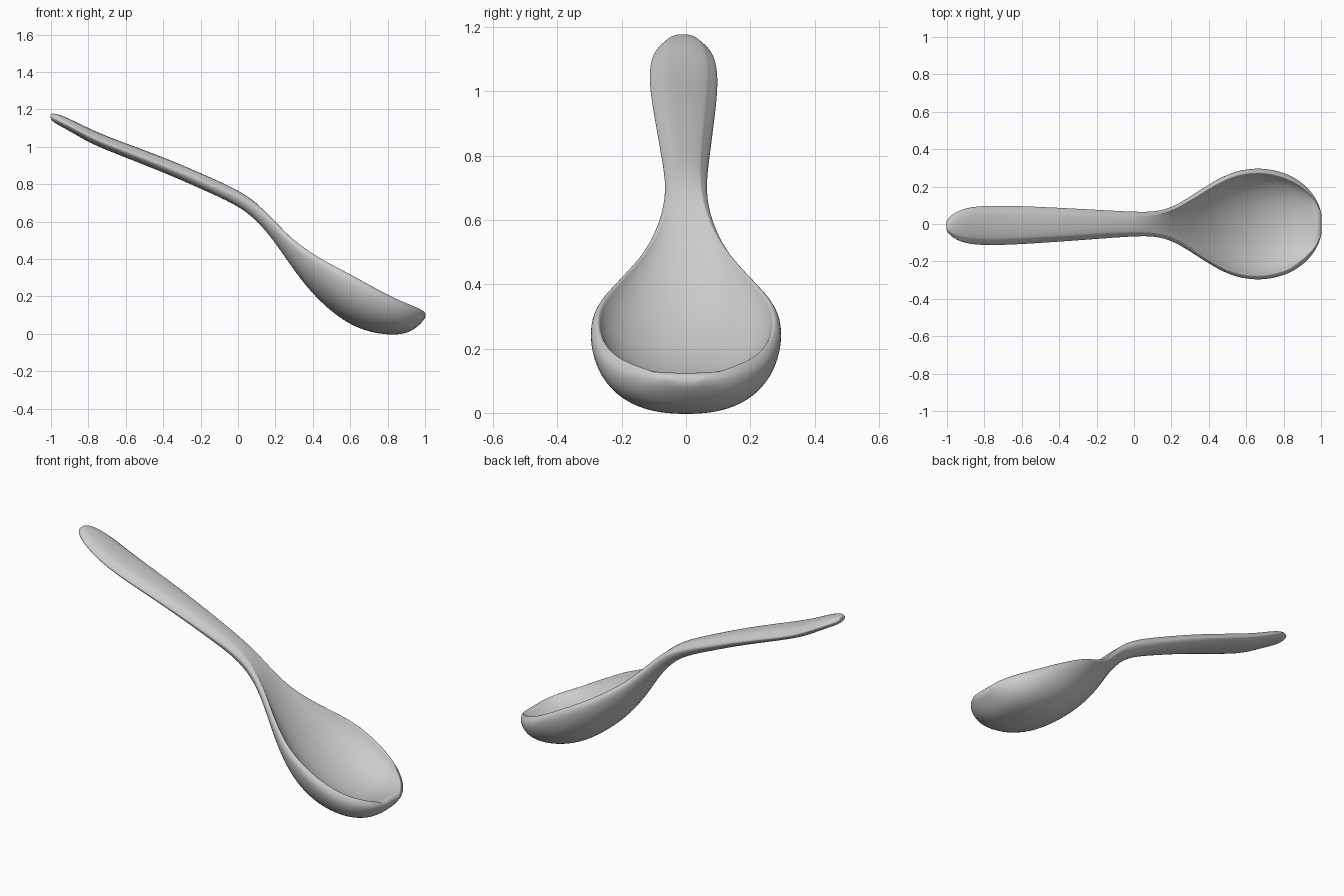
import bpy, bmesh, math

# Stations along the spoon: x, half width, rim z, underside z, dip of the top centre, lip width
STATIONS = [
    (-1.003, .026, 1.170, 1.148, -.006, .008),
    (-.985, .052, 1.170, 1.130, -.010, .014),
    (-.94, .082, 1.154, 1.106, -.013, .022),
    (-.88, .100, 1.126, 1.072, -.014, .028),
    (-.80, .107, 1.085, 1.025, -.015, .028),
    (-.70, .107, 1.041, .981, -.015, .028),
    (-.55, .101, .986, .923, -.015, .028),
    (-.35, .089, .912, .843, -.013, .026),
    (-.15, .076, .827, .754, -.011, .024),
    (.02, .065, .752, .676, -.008, .020),
    (.12, .067, .683, .586, -.002, .020),
    (.20, .090, .602, .486, .012, .022),
    (.28, .135, .519, .367, .040, .024),
    (.36, .189, .460, .259, .082, .026),
    (.44, .239, .410, .172, .120, .028),
    (.52, .278, .368, .102, .146, .028),
    (.60, .298, .327, .049, .158, .028),
    (.68, .302, .282, .016, .153, .028),
    (.76, .291, .239, -.002, .134, .028),
    (.84, .263, .196, -.007, .103, .028),
    (.90, .222, .169, .003, .070, .026),
    (.94, .183, .151, .022, .038, .024),
    (.97, .142, .136, .048, .010, .018),
    (.99, .100, .122, .070, -.002, .012),
    (1.003, .055, .110, .088, -.003, .006),
]
N = 14


def flat_pow(v, e):
    return math.copysign(abs(v) ** e, v)


def section(bm, x, w, rim, low, dip, lip):
    """Closed ring: rounded underside, then the dished or crowned top face."""
    side = .01 * min(0, x)
    drop = min(lip, (rim - low) * .35)
    ring = []
    for i in range(N + 1):
        a = math.pi * i / N
        y = w * flat_pow(math.cos(a), .85)
        z = rim - drop - (rim - drop - low) * abs(math.sin(a)) ** .95
        ring.append(bm.verts.new((x, y + side, z)))
    for i in range(N + 1):
        a = math.pi * (1 - i / N)
        y = (w - lip) * flat_pow(math.cos(a), .9)
        z = rim - dip * abs(math.sin(a)) ** 1.3
        ring.append(bm.verts.new((x, y + side, z)))
    return ring


# Whole spoon: handle, neck and bowl as one loft
bm = bmesh.new()
rings = [section(bm, *s) for s in STATIONS]
for a, b in zip(rings, rings[1:]):
    for i in range(len(a)):
        j = (i + 1) % len(a)
        bm.faces.new((a[i], a[j], b[j], b[i]))
# End caps bridged between underside and top
for ring in (rings[0], rings[-1]):
    top = ring[N + 1:][::-1]
    for i in range(N):
        bm.faces.new((ring[i], ring[i + 1], top[i + 1], top[i]))
bmesh.ops.recalc_face_normals(bm, faces=bm.faces)
bm.normal_update()
mesh = bpy.data.meshes.new("spoon")
bm.to_mesh(mesh)
bm.free()
mesh.polygons.foreach_set("use_smooth", [True] * len(mesh.polygons))
spoon = bpy.data.objects.new("spoon", mesh)
bpy.context.collection.objects.link(spoon)
sub = spoon.modifiers.new("smooth", 'SUBSURF')
sub.levels = sub.render_levels = 2
